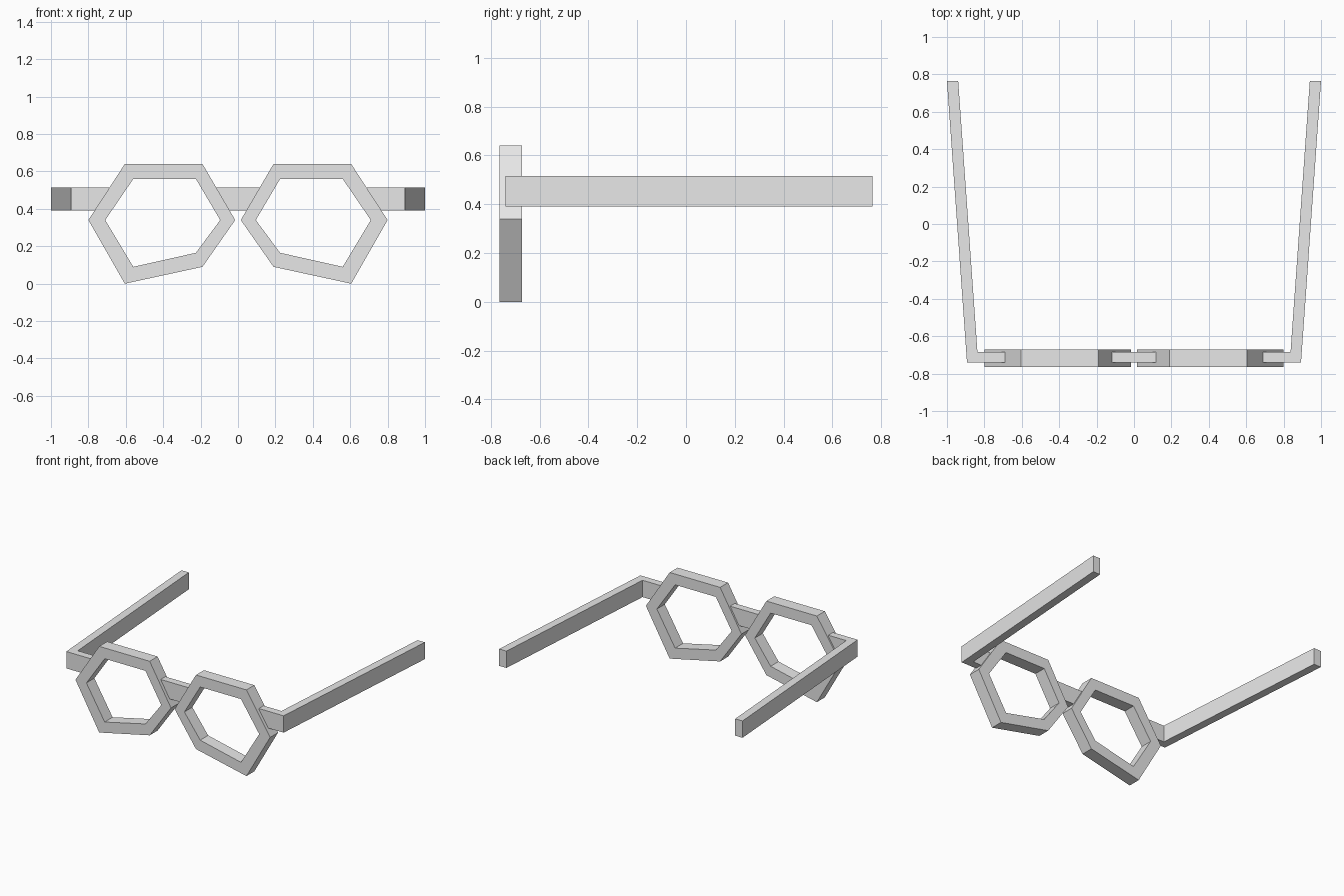
import bpy, bmesh
from mathutils import Vector

cube = bpy.data.objects.get("Cube")
if cube:
    bpy.data.objects.remove(cube)

grey = bpy.data.materials.new("light_grey")
grey.use_nodes = True
colour = (0.8, 0.8, 0.8, 1)
grey.diffuse_color = colour
grey.node_tree.nodes["Principled BSDF"].inputs["Base Color"].default_value = colour


def finish(bm, name):
    bmesh.ops.recalc_face_normals(bm, faces=bm.faces)
    mesh = bpy.data.meshes.new(name)
    bm.to_mesh(mesh)
    bm.free()
    mesh.materials.append(grey)
    obj = bpy.data.objects.new(name, mesh)
    bpy.context.collection.objects.link(obj)
    return obj


def extrude(bm, offset):
    """Thicken every face in the flat profile by the offset."""
    result = bmesh.ops.extrude_face_region(bm, geom=bm.faces[:], use_keep_orig=True)
    moved = [g for g in result["geom"] if isinstance(g, bmesh.types.BMVert)]
    bmesh.ops.translate(bm, verts=moved, vec=Vector(offset))


def rim(name, side, outer, inner, y0, y1):
    """Flat ring between two outlines, extruded front to back."""
    bm = bmesh.new()
    a, b = [[bm.verts.new((side * x, y0, z)) for x, z in loop] for loop in (outer, inner)]
    for i in range(len(a)):
        bm.faces.new((a[i - 1], a[i], b[i], b[i - 1]))
    extrude(bm, (0, y1 - y0, 0))
    return finish(bm, name)


def bar(name, side, plan, z0, z1):
    """Plan outline extruded upwards."""
    bm = bmesh.new()
    bm.faces.new([bm.verts.new((side * x, y, z0)) for x, y in plan])
    extrude(bm, (0, 0, z1 - z0))
    return finish(bm, name)


# Six-sided rim outlines
outer = [(0.19, 0.64), (0.605, 0.64), (0.80, 0.34), (0.605, 0), (0.19, 0.09), (0.015, 0.34)]
inner = [(0.225, 0.56), (0.56, 0.56), (0.71, 0.34), (0.56, 0.09), (0.225, 0.165), (0.095, 0.34)]

# Hinge and splayed temple arm in one bent outline
arm = [(0.69, -0.74), (0.893, -0.74), (1.0, 0.765), (0.94, 0.765), (0.837, -0.685), (0.69, -0.685)]

for side, label in ((1, "left"), (-1, "right")):
    rim(label + "_rim", side, outer, inner, -0.765, -0.672)
    bar(label + "_arm", side, arm, 0.39, 0.515)

# Bridge between the rims
bar("bridge", 1, [(-0.12, -0.74), (0.12, -0.74), (0.12, -0.685), (-0.12, -0.685)], 0.39, 0.515)
